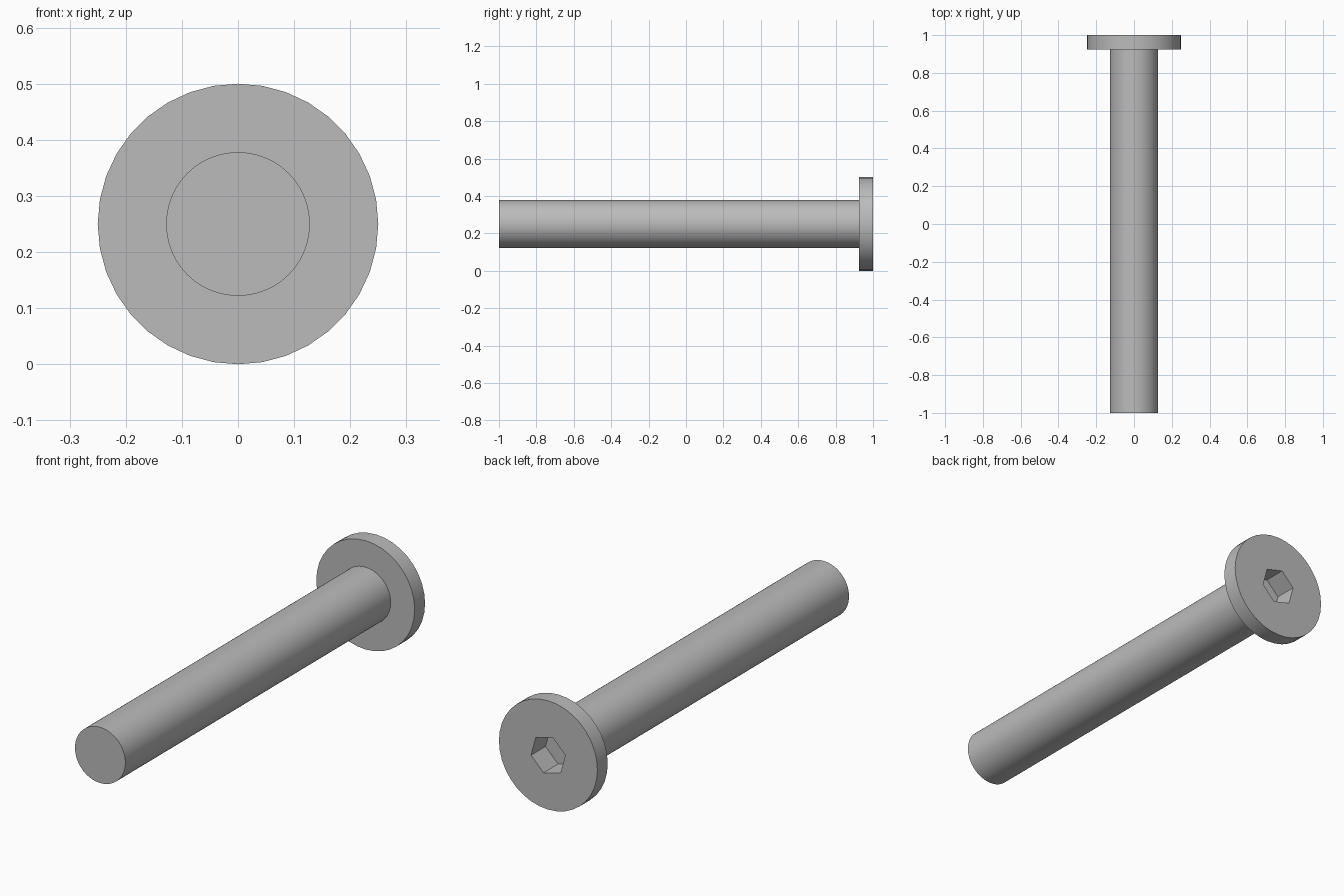
import bpy, bmesh
from math import radians
from mathutils import Matrix

cube = bpy.data.objects.get("Cube")
if cube:
    bpy.data.objects.remove(cube, do_unlink=True)

AXIS_Z = 0.25        # height of the bolt's centre line
HEAD_BACK = 0.925    # where the head meets the shank

steel = bpy.data.materials.new("grey_steel")
steel.use_nodes = True
grey = (0.5, 0.5, 0.5, 1)
steel.diffuse_color = grey
steel.node_tree.nodes["Principled BSDF"].inputs["Base Color"].default_value = grey


def prism(name, radius, y0, y1, sides, spin=0):
    """Capped prism lying along y, spun about its own axis."""
    bm = bmesh.new()
    place = (Matrix.Translation((0, (y0 + y1) / 2, AXIS_Z))
             @ Matrix.Rotation(radians(spin), 4, 'Y')
             @ Matrix.Rotation(radians(-90), 4, 'X'))
    bmesh.ops.create_cone(bm, cap_ends=True, segments=sides, radius1=radius,
                          radius2=radius, depth=y1 - y0, matrix=place)
    bmesh.ops.recalc_face_normals(bm, faces=bm.faces)
    mesh = bpy.data.meshes.new(name)
    bm.to_mesh(mesh)
    bm.free()
    mesh.materials.append(steel)
    obj = bpy.data.objects.new(name, mesh)
    bpy.context.collection.objects.link(obj)
    return obj


# Shank and disc head
shank = prism("shank", 0.128, -1, HEAD_BACK, 72)
head = prism("head", 0.25, HEAD_BACK, 1, 36)

# Hexagonal key socket, sunk through the head into the shank
cutter = prism("socket_cutter", 0.09, 0.895, 1.1, 6, spin=-15)
cutter.hide_render = True

for part in (shank, head):
    cut = part.modifiers.new("socket", 'BOOLEAN')
    cut.operation = 'DIFFERENCE'
    cut.solver = 'EXACT'
    cut.object = cutter
    bpy.ops.object.select_all(action='DESELECT')
    part.select_set(True)
    bpy.context.view_layer.objects.active = part
    bpy.ops.object.modifier_apply(modifier=cut.name)
    bpy.ops.object.shade_smooth_by_angle(angle=radians(30))

bpy.data.objects.remove(cutter, do_unlink=True)
